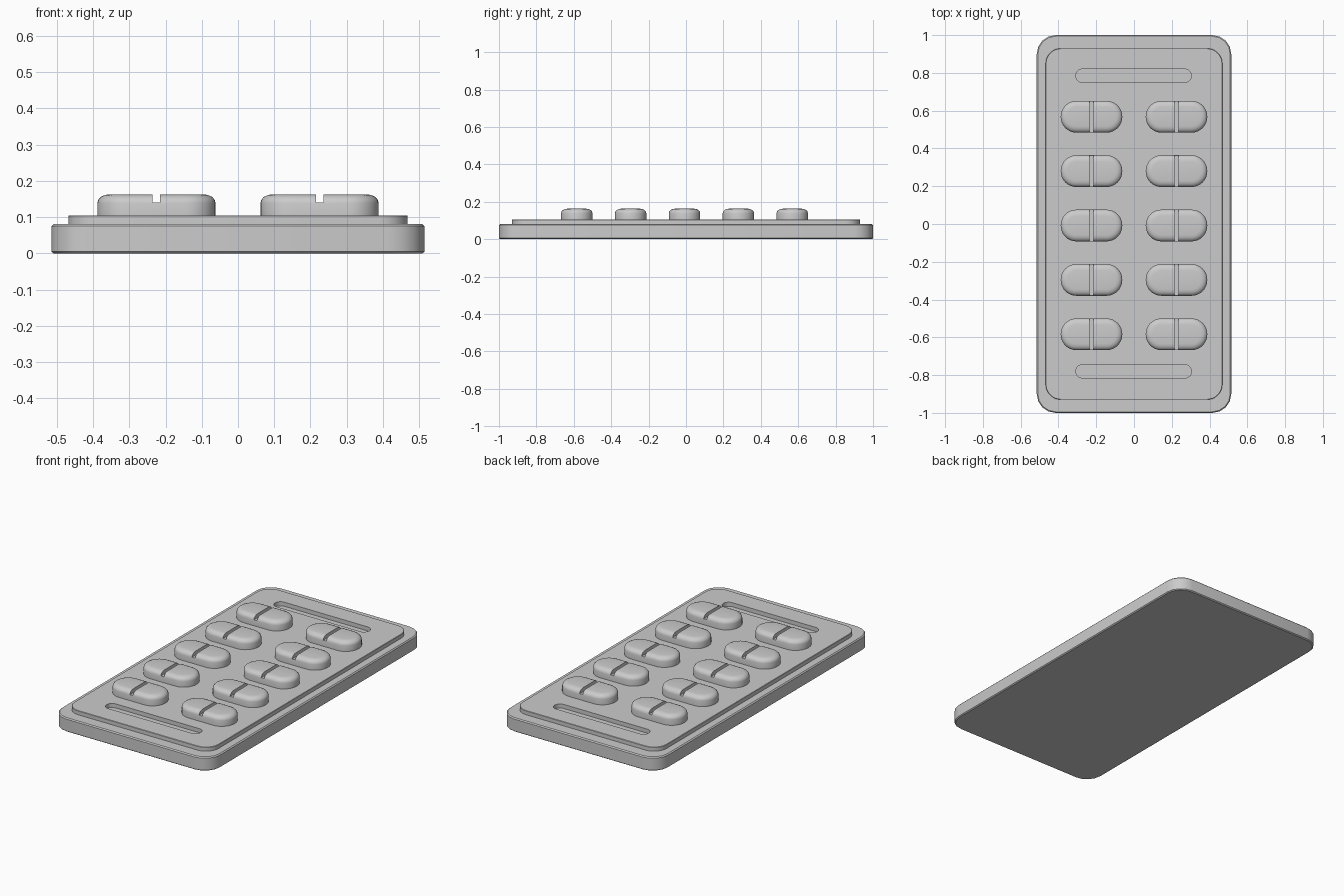
import bpy, bmesh
from math import cos, sin, pi, radians

if "Cube" in bpy.data.objects:
    bpy.data.objects.remove(bpy.data.objects["Cube"])

grey = bpy.data.materials.new("plain grey")
grey.use_nodes = True
grey.diffuse_color = (0.6, 0.6, 0.6, 1)
grey.node_tree.nodes["Principled BSDF"].inputs["Base Color"].default_value = (0.6, 0.6, 0.6, 1)


def outline(hx, hy, r, steps):
    """Rounded rectangle, counter-clockwise."""
    pts = []
    for k, (sx, sy) in enumerate([(1, 1), (-1, 1), (-1, -1), (1, -1)]):
        for i in range(steps + 1):
            a = (k + i / steps) * pi / 2
            pts.append((sx * (hx - r) + r * cos(a), sy * (hy - r) + r * sin(a)))
    return pts


def slab(name, centre, hx, hy, r, steps, profile, smooth=True):
    """Stack rounded outlines; the profile holds (inset, z) pairs."""
    bm = bmesh.new()
    rings = [[bm.verts.new((centre[0] + x, centre[1] + y, z))
              for x, y in outline(hx - d, hy - d, r - d, steps)] for d, z in profile]
    n = len(rings[0])
    for low, high in zip(rings, rings[1:]):
        for i in range(n):
            j = (i + 1) % n
            bm.faces.new((low[i], low[j], high[j], high[i]))
    bm.faces.new(rings[0][::-1])
    bm.faces.new(rings[-1])
    bmesh.ops.remove_doubles(bm, verts=bm.verts[:], dist=1e-5)
    mesh = bpy.data.meshes.new(name)
    bm.to_mesh(mesh)
    bm.free()
    mesh.materials.append(grey)
    obj = bpy.data.objects.new(name, mesh)
    bpy.context.collection.objects.link(obj)
    return obj


def activate(obj):
    bpy.ops.object.select_all(action="DESELECT")
    obj.select_set(True)
    bpy.context.view_layer.objects.active = obj


def cut(obj, cutter):
    activate(obj)
    mod = obj.modifiers.new("cut", "BOOLEAN")
    mod.operation, mod.solver, mod.object = "DIFFERENCE", "EXACT", cutter
    bpy.ops.object.modifier_apply(modifier=mod.name)
    bpy.data.objects.remove(cutter)


def smooth(obj):
    activate(obj)
    bpy.ops.object.shade_smooth_by_angle(angle=radians(30))


# Base plate with softened rims
base = slab("base_plate", (0, 0), 0.515, 1.0, 0.1, 4,
            [(0.006, 0), (0, 0.005), (0, 0.075), (0.006, 0.081)])
smooth(base)

# Raised tray with a slot through it at each end
tray = slab("raised_tray", (0, 0), 0.468, 0.93, 0.08, 5,
            [(0, 0.079), (0, 0.103), (0.002, 0.105)])
for y in (0.785, -0.78):
    cut(tray, slab("slot_cutter", (-0.002, y), 0.306, 0.035, 0.034, 6, [(0, 0.05), (0, 0.15)]))
smooth(tray)

# Two columns of five capsules, each scored across the middle
rounding = [(0.034 * (1 - cos(a)), 0.139 + 0.024 * sin(a)) for a in (i * pi / 8 for i in range(5))]
for side, x in (("right", -0.225), ("left", 0.225)):
    for row in range(5):
        y = 0.568 - 0.288 * row
        capsule = slab(f"{side}_capsule_{row + 1}", (x, y), 0.163, 0.084, 0.083, 8,
                       [(0, 0.104)] + rounding)
        cut(capsule, slab("score_cutter", (x, y), 0.0105, 0.2, 0.001, 1, [(0, 0.14), (0, 0.2)]))
        smooth(capsule)
